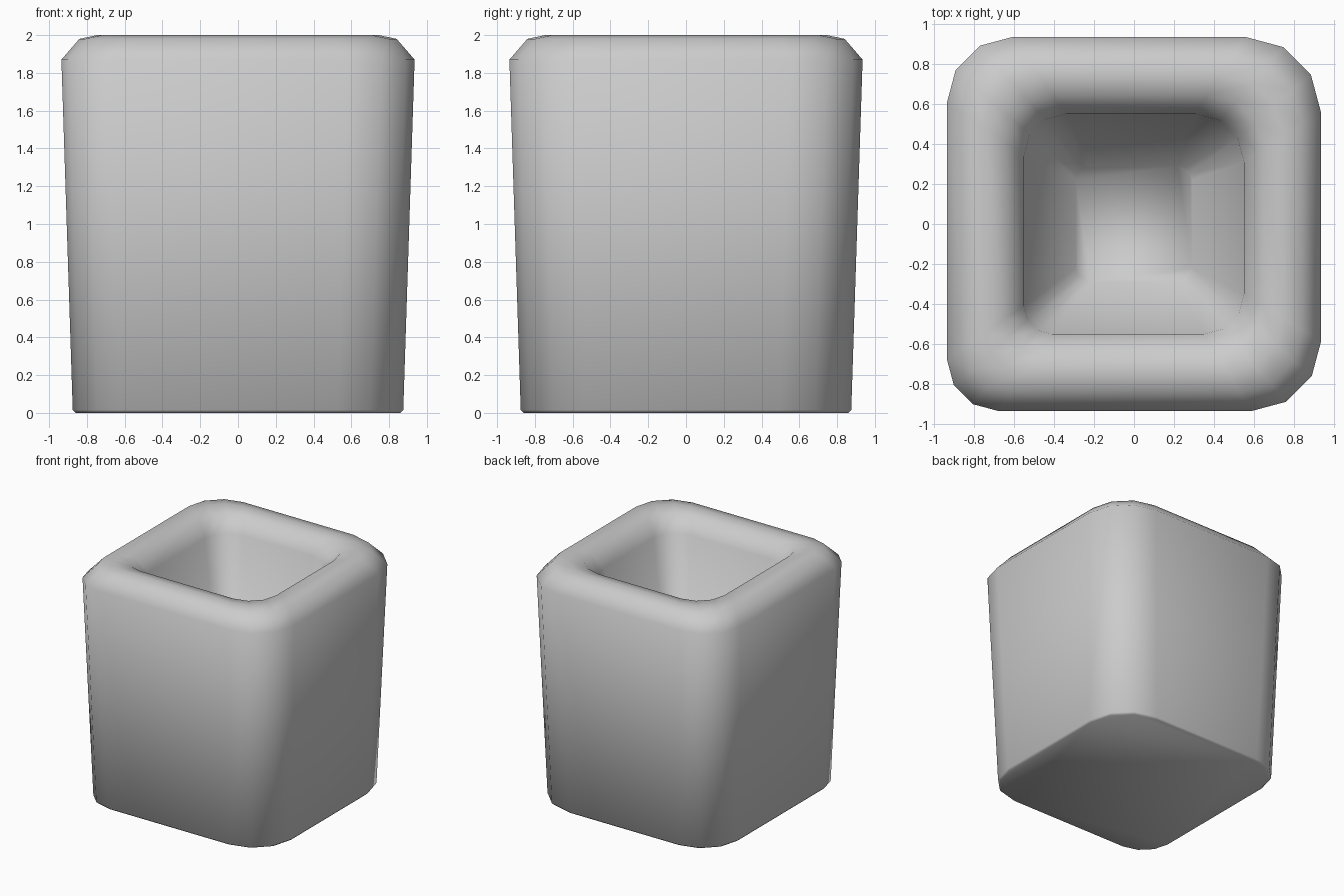
import bpy, bmesh, math
from mathutils import Vector

if "Cube" in bpy.data.objects:
    bpy.data.objects.remove(bpy.data.objects["Cube"])

SEGMENTS = 3
CORNERS = [(1, 1), (-1, 1), (-1, -1), (1, -1)]
# slightly uneven corner radii, hand-shaped look
OUTER_R = [0.38, 0.33, 0.26, 0.35]
INNER_R = [0.24, 0.21, 0.14, 0.20]


def rounded_square(bm, half, z, radii):
    """One ring of vertices: a square with rounded corners."""
    ring = []
    for i, ((sx, sy), r) in enumerate(zip(CORNERS, radii)):
        for k in range(SEGMENTS + 1):
            a = math.radians(90 * i + 90 * k / SEGMENTS)
            ring.append(bm.verts.new(Vector((
                sx * (half - r) + r * math.cos(a),
                sy * (half - r) + r * math.sin(a), z))))
    return ring


def mixed(t):
    return [a * (1 - t) + b * t for a, b in zip(OUTER_R, INNER_R)]


bm = bmesh.new()
# profile from underside, up the outer wall, over the rounded rim, down inside
small = [0.07] * 4
profile = [
    (0.86, 0.00, mixed(0.05)),
    (0.875, 0.015, mixed(0)),
    (0.935, 1.87, mixed(0)),
    (0.84, 1.98, mixed(0.25)),
    (0.745, 2.00, mixed(0.5)),
    (0.645, 1.98, mixed(0.75)),
    (0.55, 1.86, mixed(1)),
    (0.29, 0.35, small),
]
rings = [rounded_square(bm, *p) for p in profile]
n = len(rings[0])
for low, high in zip(rings, rings[1:]):
    for i in range(n):
        j = (i + 1) % n
        bm.faces.new((low[i], low[j], high[j], high[i]))

# underside and inner floor
bm.faces.new(rings[0][::-1])
bm.faces.new(rings[-1])
bmesh.ops.recalc_face_normals(bm, faces=bm.faces)
for f in bm.faces:
    f.smooth = True

mesh = bpy.data.meshes.new("square_cup")
bm.to_mesh(mesh)
bm.free()
bpy.context.collection.objects.link(bpy.data.objects.new("square_cup", mesh))
